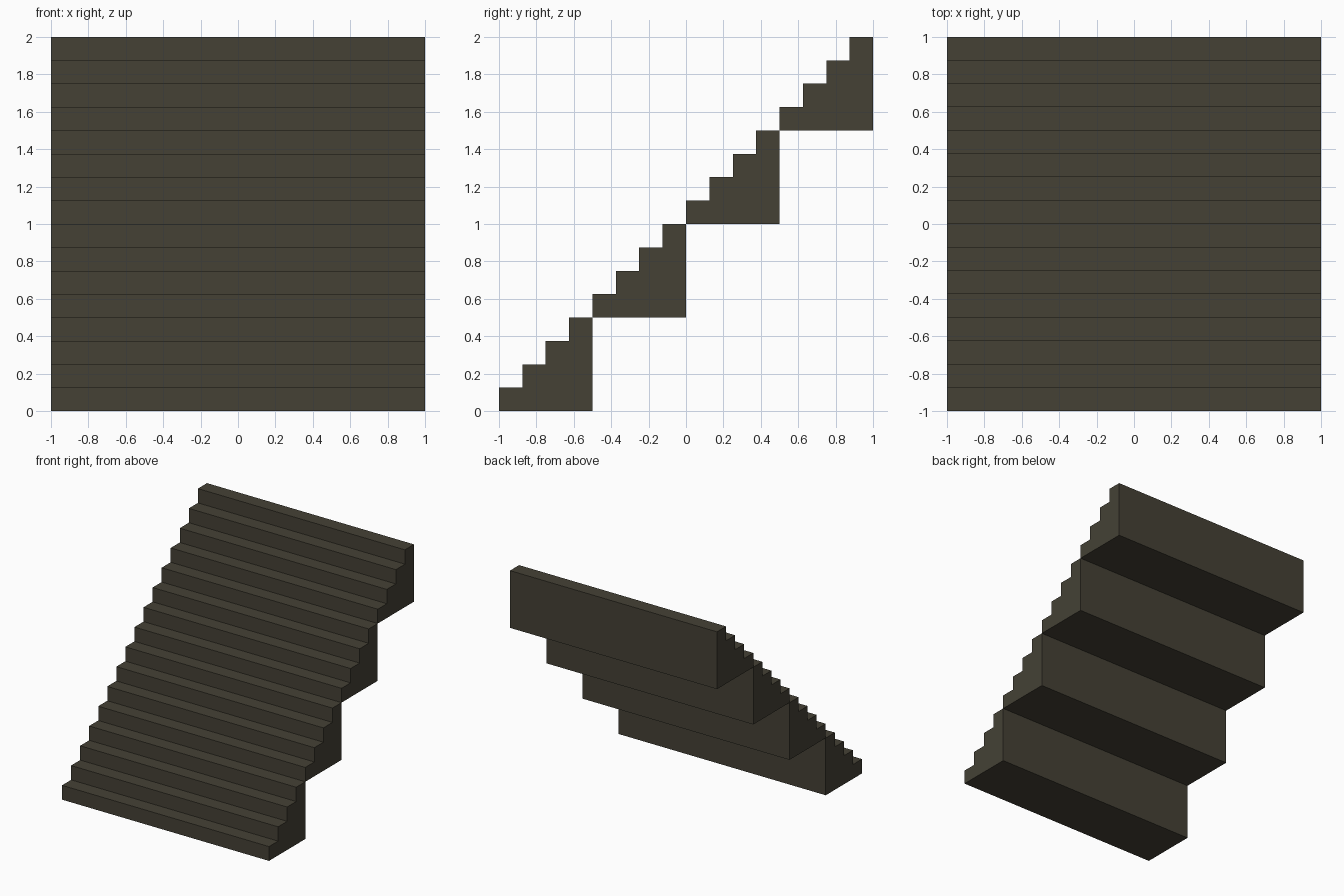
import bpy, bmesh

if "Cube" in bpy.data.objects:
    bpy.data.objects.remove(bpy.data.objects["Cube"])

FLIGHTS, STEPS = 4, 4
SIZE = 0.5             # rise and run of one flight
STEP = SIZE / STEPS

stone = bpy.data.materials.new("dark_brown_stone")
stone.diffuse_color = (0.059, 0.053, 0.036, 1)
stone.use_nodes = True
stone.node_tree.nodes["Principled BSDF"].inputs["Base Color"].default_value = stone.diffuse_color


def stair_flight(name, y, z):
    # stepped side profile, extruded across the width
    profile = [(0, 0)]
    for i in range(STEPS):
        profile += [(i * STEP, (i + 1) * STEP), ((i + 1) * STEP, (i + 1) * STEP)]
    profile.append((SIZE, 0))
    bm = bmesh.new()
    side = bm.faces.new([bm.verts.new((-1, y + a, z + b)) for a, b in profile])
    out = bmesh.ops.extrude_face_region(bm, geom=[side], use_keep_orig=True)
    moved = [v for v in out["geom"] if isinstance(v, bmesh.types.BMVert)]
    bmesh.ops.translate(bm, verts=moved, vec=(2, 0, 0))
    bmesh.ops.recalc_face_normals(bm, faces=bm.faces)
    mesh = bpy.data.meshes.new(name)
    bm.to_mesh(mesh)
    bm.free()
    mesh.materials.append(stone)
    bpy.context.collection.objects.link(bpy.data.objects.new(name, mesh))


# four flights climbing corner to corner
for k in range(FLIGHTS):
    stair_flight(f"stair_flight_{k + 1}", -1 + k * SIZE, k * SIZE)
